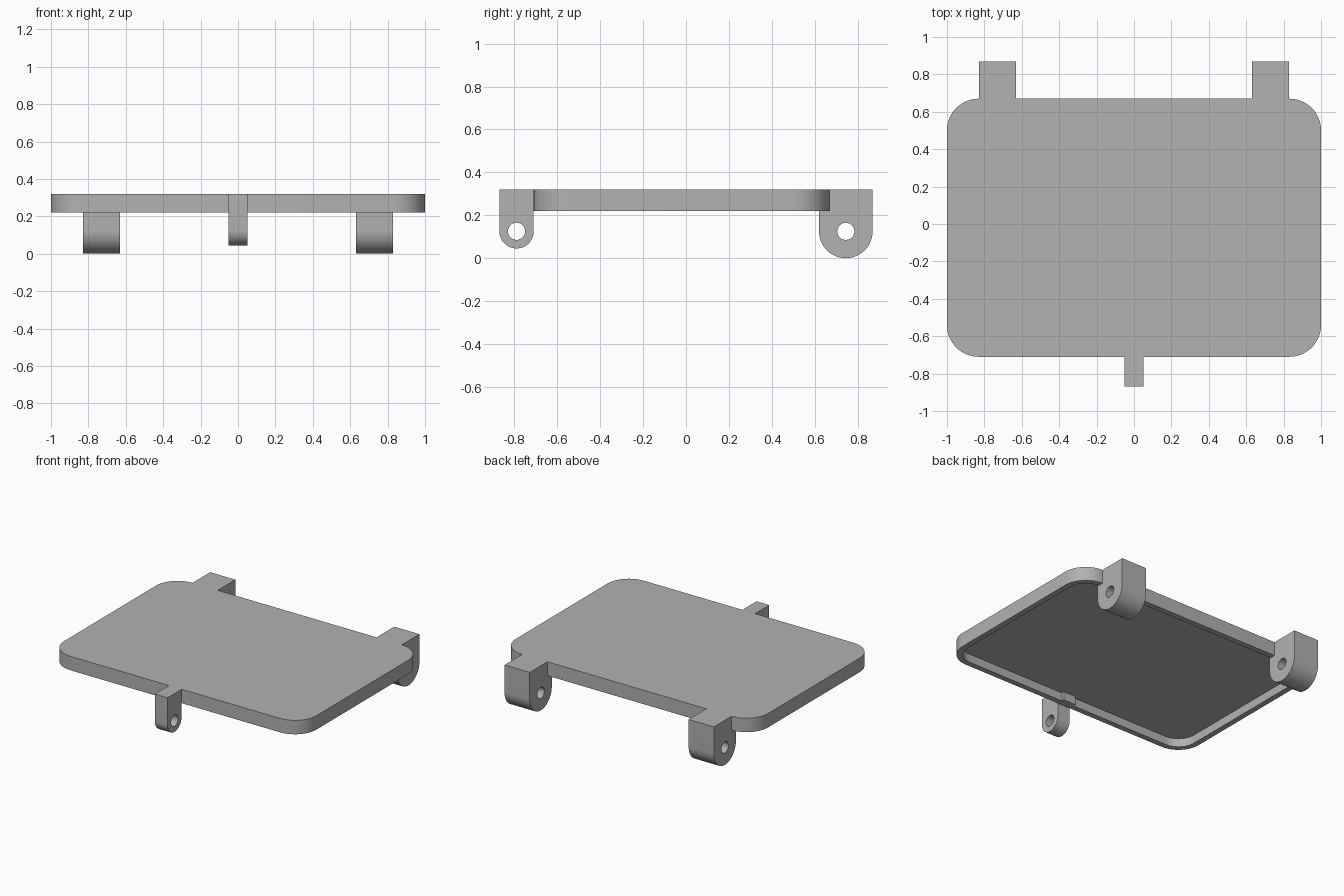
import bpy, bmesh, math
from mathutils import Vector

if "Cube" in bpy.data.objects:
    bpy.data.objects.remove(bpy.data.objects["Cube"])

GREY = (0.445, 0.445, 0.445, 1)
grey = bpy.data.materials.new("plain grey")
grey.use_nodes = True
grey.diffuse_color = GREY
grey.node_tree.nodes["Principled BSDF"].inputs["Base Color"].default_value = GREY

# Main dimensions
FRONT, BACK, HALF_W = -0.71, 0.67, 1.0
TOP, BOTTOM, RIM, SKIN = 0.32, 0.22, 0.04, 0.04
PIN_Z = 0.125


def finish(name, bm):
    bmesh.ops.recalc_face_normals(bm, faces=bm.faces[:])
    mesh = bpy.data.meshes.new(name)
    bm.to_mesh(mesh)
    bm.free()
    mesh.materials.append(grey)
    obj = bpy.data.objects.new(name, mesh)
    bpy.context.collection.objects.link(obj)
    bpy.ops.object.select_all(action="DESELECT")
    obj.select_set(True)
    bpy.context.view_layer.objects.active = obj
    bpy.ops.object.shade_smooth_by_angle(angle=math.radians(30))
    return obj


def arc(cx, cy, r, start, end, steps):
    angles = [math.radians(start + (end - start) * i / steps) for i in range(steps + 1)]
    return [(cx + r * math.cos(a), cy + r * math.sin(a)) for a in angles]


def rounded_loop(bm, inset, z, radius=0.17):
    r = radius - inset
    x, y0, y1 = HALF_W - radius, FRONT + radius, BACK - radius
    corners = [(x, y1), (-x, y1), (-x, y0), (x, y0)]
    pts = [p for i, c in enumerate(corners) for p in arc(*c, r, 90 * i, 90 * i + 90, 16)]
    return [bm.verts.new((*p, z)) for p in pts]


# Lid: a shallow rounded tray, open underneath
bm = bmesh.new()
loops = [rounded_loop(bm, 0, TOP), rounded_loop(bm, 0, BOTTOM),
         rounded_loop(bm, RIM, BOTTOM), rounded_loop(bm, RIM, TOP - SKIN)]
for a, b in zip(loops, loops[1:]):
    for i in range(len(a)):
        j = (i + 1) % len(a)
        bm.faces.new((a[i], a[j], b[j], b[i]))
bm.faces.new(loops[0])
bm.faces.new(loops[-1])
finish("lid", bm)


def box(name, x, width, y0, y1, z0, z1):
    bm = bmesh.new()
    bmesh.ops.create_cube(bm, size=1)
    bmesh.ops.scale(bm, vec=(width, y1 - y0, z1 - z0), verts=bm.verts)
    bmesh.ops.translate(bm, vec=(x, (y0 + y1) / 2, (z0 + z1) / 2), verts=bm.verts)
    finish(name, bm)


def lug(name, x, width, edge, side, inner, outer):
    """Round-ended lug with a pin hole, notched around the lid edge."""
    radius = (outer - inner) / 2
    # Profile runs outward from the lid; side gives the y direction
    profile = arc(inner + radius, PIN_Z, radius, 180, 360, 32)
    profile += [(outer, TOP), (edge, TOP)]
    if edge > inner:
        profile += [(edge, BOTTOM), (inner, BOTTOM)]
    hole = arc(inner + radius, PIN_Z, 0.04, 0, 360, 32)[:-1]
    bm = bmesh.new()
    edges = []
    for ring in (profile, hole):
        vs = [bm.verts.new((x - width / 2, side * y, z)) for y, z in ring]
        edges += [bm.edges.new((vs[i - 1], vs[i])) for i in range(len(vs))]
    bmesh.ops.triangle_fill(bm, use_beauty=True, use_dissolve=False, edges=edges)
    out = bmesh.ops.extrude_face_region(bm, geom=bm.faces[:])
    moved = [v for v in out["geom"] if isinstance(v, bmesh.types.BMVert)]
    bmesh.ops.translate(bm, vec=Vector((width, 0, 0)), verts=moved)
    finish(name, bm)


# Rear hinge lugs with their short inner ends
for label, s in (("left", 1), ("right", -1)):
    lug(label + "_hinge_lug", s * 0.73, 0.2, BACK, 1, 0.62, 0.87)
    box(label + "_hinge_root", s * 0.73, 0.2, 0.62, BACK - RIM, BOTTOM, TOP - SKIN)

# Front latch lug with its inner root
lug("latch_lug", 0, 0.1, -FRONT, -1, -FRONT, 0.87)
box("latch_root", 0, 0.1, FRONT + RIM, -0.65, BOTTOM, TOP - SKIN)
